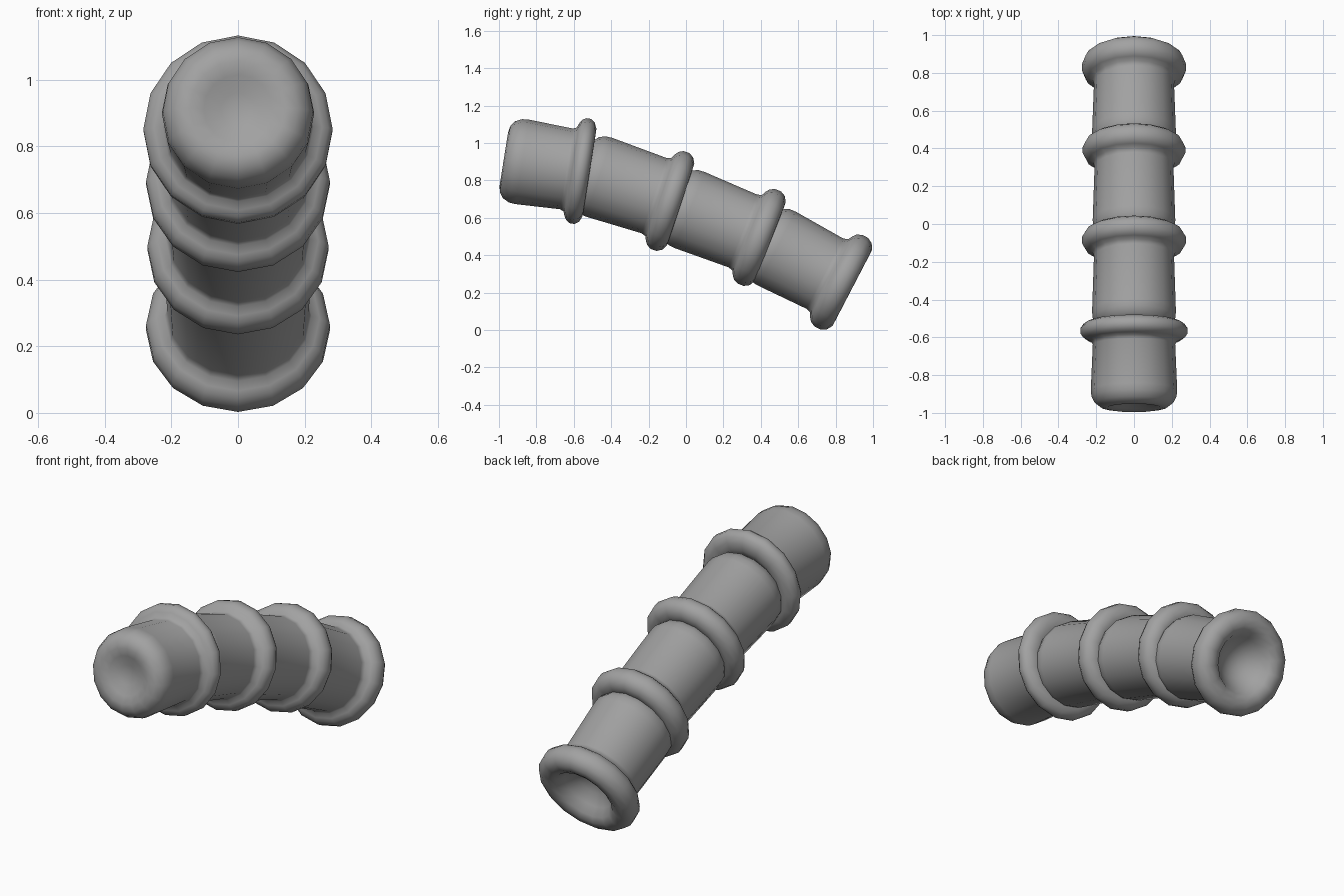
import bpy, bmesh
from math import cos, sin, pi, radians
from mathutils import Matrix, Vector

cube = bpy.data.objects.get("Cube")
if cube:
    bpy.data.objects.remove(cube)

SIDES = 16

grey = bpy.data.materials.new("plain_grey")
grey.use_nodes = True
colour = (0.36, 0.36, 0.36, 1)
grey.diffuse_color = colour
grey.node_tree.nodes["Principled BSDF"].inputs["Base Color"].default_value = colour

# Rounded nose with a shallow dimple: (distance from nose, radius)
NOSE = [(0.04, 0), (0.033, 0.05), (0.014, 0.1), (0.001, 0.14), (0.008, 0.175),
        (0.03, 0.203), (0.065, 0.219), (0.1, 0.222)]
# Flared collar and rear socket: (distance from collar centre, radius)
COLLAR = [(-0.1, 0.212), (-0.074, 0.22), (-0.06, 0.245), (-0.045, 0.263), (-0.018, 0.276),
          (0.018, 0.276), (0.048, 0.26), (0.066, 0.23), (0.067, 0.195), (0.052, 0.162),
          (0.01, 0.135), (-0.035, 0.085), (-0.055, 0.04), (-0.06, 0)]


def make_segment(name, y, z, tilt, length, thickness, girth):
    """Lathe one straight tube segment along +y, then tilt it about x."""
    profile = [(s - length, r) for s, r in NOSE]
    profile += [(s * thickness, r) for s, r in COLLAR]
    bm = bmesh.new()
    rings = []
    for s, r in profile:
        count = SIDES if r else 1
        rings.append([bm.verts.new((girth * r * sin(2 * pi * i / SIDES), s,
                                    girth * r * cos(2 * pi * i / SIDES)))
                      for i in range(count)])
    for a, b in zip(rings, rings[1:]):
        for i in range(SIDES):
            j = (i + 1) % SIDES
            corners = [a[i % len(a)], a[j % len(a)], b[j % len(b)], b[i % len(b)]]
            bm.faces.new(list(dict.fromkeys(corners)))
    bmesh.ops.recalc_face_normals(bm, faces=bm.faces)
    for face in bm.faces:
        face.smooth = True
    mesh = bpy.data.meshes.new(name)
    bm.to_mesh(mesh)
    bm.free()
    mesh.materials.append(grey)
    obj = bpy.data.objects.new(name, mesh)
    bpy.context.collection.objects.link(obj)
    obj.matrix_world = (Matrix.Translation(Vector((0, y, z)))
                        @ Matrix.Rotation(radians(-tilt), 4, "X"))


# Segments from front to rear, each nested in the socket of the one before
make_segment("front_segment", -0.565, 0.85, 9, 0.415, 0.75, 1.03)
make_segment("upper_middle_segment", -0.085, 0.69, 18.5, 0.5, 0.9, 1)
make_segment("lower_middle_segment", 0.392, 0.495, 21.5, 0.5, 0.95, 0.985)
make_segment("rear_segment", 0.83, 0.256, 27.5, 0.49, 1.0, 1)
